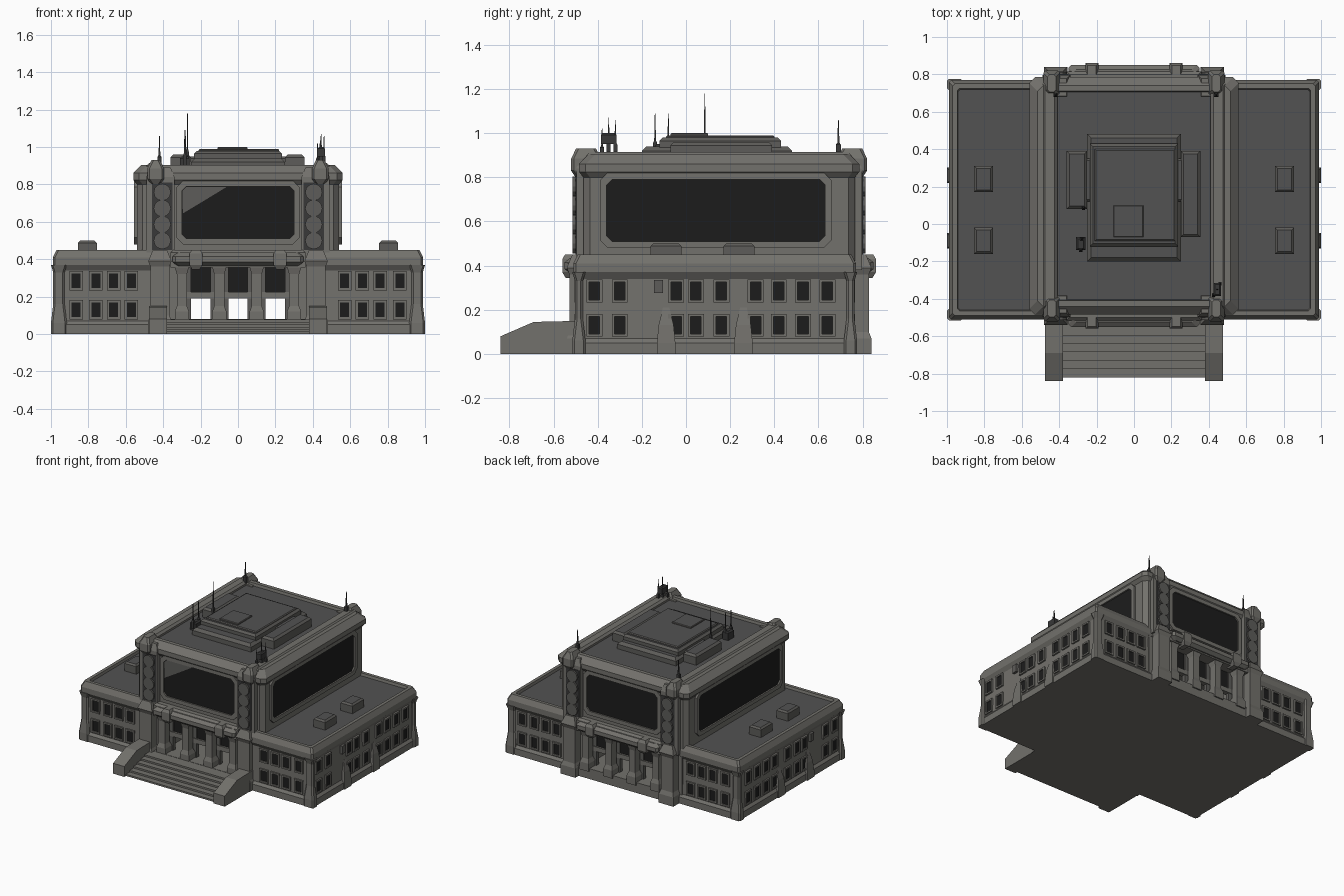
import bpy, bmesh, math

cube = bpy.data.objects.get("Cube")
if cube:
    bpy.data.objects.remove(cube)


def material(name, r, g, b):
    m = bpy.data.materials.new(name)
    m.use_nodes = True
    m.diffuse_color = (r, g, b, 1)
    bsdf = m.node_tree.nodes["Principled BSDF"]
    bsdf.inputs["Base Color"].default_value = (r, g, b, 1)
    bsdf.inputs["Roughness"].default_value = 0.9
    return m


WALL = material("weathered stone", 0.17, 0.165, 0.15)
TRIM = material("dark stone", 0.11, 0.107, 0.10)
ROOF = material("roof grey", 0.085, 0.085, 0.085)
GLASS = material("dark glass", 0.012, 0.012, 0.012)
METAL = material("dark metal", 0.04, 0.04, 0.04)


def finish(name, bm, *mats):
    bmesh.ops.recalc_face_normals(bm, faces=bm.faces[:])
    mesh = bpy.data.meshes.new(name)
    bm.to_mesh(mesh)
    bm.free()
    for m in mats:
        mesh.materials.append(m)
    ob = bpy.data.objects.new(name, mesh)
    bpy.context.collection.objects.link(ob)
    return ob


def bevelled_rect(a0, a1, b0, b1, c):
    if c <= 0:
        return [(a0, b0), (a1, b0), (a1, b1), (a0, b1)]
    return [(a0 + c, b0), (a1 - c, b0), (a1, b0 + c), (a1, b1 - c),
            (a1 - c, b1), (a0 + c, b1), (a0, b1 - c), (a0, b0 + c)]


def loft(name, x0, x1, y0, y1, rings, mat, corner=0, cap=None):
    """Stack of inset rectangles, each ring given as (inset, z)."""
    x0, x1 = min(x0, x1), max(x0, x1)
    bm = bmesh.new()
    loops = []
    for i, z in rings:
        pts = bevelled_rect(x0 + i, x1 - i, y0 + i, y1 - i, corner)
        loops.append([bm.verts.new((x, y, z)) for x, y in pts])
    n = len(loops[0])
    for lo, hi in zip(loops, loops[1:]):
        for k in range(n):
            bm.faces.new((lo[k], lo[(k + 1) % n], hi[(k + 1) % n], hi[k]))
    bm.faces.new(loops[0][::-1])
    top = bm.faces.new(loops[-1])
    top.material_index = 1 if cap else 0
    return finish(name, bm, mat, *([cap] if cap else []))


def box(name, x0, x1, y0, y1, z0, z1, mat, b=0.0, cap=None):
    rings = [(0, z0), (0, z1 - b), (b, z1)] if b else [(0, z0), (0, z1)]
    return loft(name, x0, x1, y0, y1, rings, mat, 0, cap)


def place(side, u, v, d):
    """Map wall coordinates (along, up, outward) to a side of the building."""
    return {"front": (u, -d, v), "back": (u, d, v),
            "left": (d, u, v), "right": (-d, u, v)}[side]


def plate(name, side, pts, d0, d1, mat):
    bm = bmesh.new()
    a, b = [[bm.verts.new(place(side, u, v, d)) for u, v in pts] for d in (d0, d1)]
    n = len(pts)
    for k in range(n):
        bm.faces.new((a[k], a[(k + 1) % n], b[(k + 1) % n], b[k]))
    bm.faces.new(a)
    bm.faces.new(b)
    return finish(name, bm, mat)


def frame(name, side, outer, inner, d0, d1, mat):
    bm = bmesh.new()
    rows = [[bm.verts.new(place(side, u, v, d)) for u, v in pts]
            for pts, d in ((outer, d0), (outer, d1), (inner, d1), (inner, d0))]
    n = len(outer)
    for a, b in zip(rows, rows[1:] + rows[:1]):
        for k in range(n):
            bm.faces.new((a[k], a[(k + 1) % n], b[(k + 1) % n], b[k]))
    return finish(name, bm, mat)


def window(side, u, v, d):
    hole = bevelled_rect(u - .024, u + .024, v - .04, v + .04, 0)
    rim = bevelled_rect(u - .036, u + .036, v - .052, v + .052, 0)
    plate("window_pane", side, hole, d - .02, d + .004, GLASS)
    frame("window_frame", side, rim, hole, d - .02, d + .012, WALL)


def big_window(side, u0, u1, d):
    hole = bevelled_rect(u0, u1, .51, .79, .025)
    rim = bevelled_rect(u0 - .03, u1 + .03, .48, .82, .035)
    plate("great_window_pane", side, hole, d - .02, d + .004, GLASS)
    frame("great_window_frame", side, rim, hole, d - .02, d + .015, WALL)


def antenna(x, y, z0, z1, r=.009):
    h = z1 - z0
    loft("antenna", x - r, x + r, y - r, y + r,
         [(0, z0), (0, z0 + h * .3), (r * .55, z0 + h * .35), (r * .85, z1)], METAL)


# Side wings
FRONT_WALL, BACK_WALL, SIDE_WALL = .4925, .7525, .9725
for s, side in ((1, "left"), (-1, "right")):
    loft("wing", s * .40, s * .99, -.51, .77,
         [(0, 0), (0, .05), (.015, .07), (.02, .34), (0, .37), (0, .41),
          (.02, .45), (.045, .45), (.05, .43)], WALL, .012, ROOF)
    for z in (.13, .285):
        for u in (.57, .665, .76, .865):
            window("front", s * u, z, FRONT_WALL)
            window("back", s * u, z, BACK_WALL)
        for u in (-.415, -.30, -.045, .045, .16, .315, .42, .53, .64):
            window(side, u, z, SIDE_WALL)
    for y in (-.09, .26):
        loft("buttress", s * .90, s * 1.0, y - .042, y + .042,
             [(0, 0), (0, .05), (.008, .13), (.027, .21)], WALL)
    for y in (-.485, .745):
        loft("corner_pier", s * .915, s * 1.0, y - .03, y + .03,
             [(0, 0), (0, .06), (.012, .16), (.012, .33), (0, .37)], WALL, .01)
    plate("wall_box", side, bevelled_rect(-.145, -.105, .275, .335, 0), .96, .99, TRIM)
    for y in (-.09, .24):
        box("roof_vent", s * .755, s * .855, y - .07, y + .07, .42, .50, TRIM, .012, ROOF)

# Upper hall block
loft("upper_hall", -.56, .56, -.485, .785,
     [(.02, .36), (.02, .80), (0, .825), (0, .86), (.045, .905),
      (.075, .905), (.08, .885)], WALL, .03, ROOF)
for s, side in ((1, "left"), (-1, "right")):
    big_window(side, -.36, .63, .54)
    box("roof_parapet", s * .41, s * .49, -.45, .75, .86, .915, WALL, .015)
big_window("front", -.30, .30, .465)
big_window("back", -.30, .30, .765)
plate("light_pane", "front",
      [(-.295, .645), (-.17, .72), (-.06, .787), (-.275, .787), (-.297, .765)],
      .46, .474, TRIM)

# Entrance hall, open from front to back
box("hall_floor", -.36, .36, -.51, .80, 0, .08, WALL)
for s in (1, -1):
    box("hall_side", s * .31, s * .50, -.46, .76, 0, .38, WALL)

for side, d in (("front", .485), ("back", .785)):
    f = -1 if side == "front" else 1

    def depth(a, b):
        return sorted((f * a, f * b))

    # Towers with stacked round lamps
    for s in (1, -1):
        loft("pier_base", s * .355, s * .48, *depth(d - .12, d + .055),
             [(0, 0), (0, .07), (.012, .10), (.012, .36), (0, .39), (.025, .45)], WALL)
        loft("tower", s * .34, s * .49, *depth(d - .12, d + .012),
             [(0, .38), (0, .84), (.02, .89)], WALL)
        loft("tower_cap", s * .395, s * .485, *depth(d - .10, d + .035),
             [(.02, .80), (0, .83), (0, .885), (.022, .93)], WALL, .012)
        plate("lamp_panel", side, bevelled_rect(s * .405 - .056, s * .405 + .056, .45, .81, 0),
              d, d + .016, METAL)
        for i in range(4):
            ring = [(s * .405 + .046 * math.cos(k * math.pi / 6),
                     .50 + .086 * i + .046 * math.sin(k * math.pi / 6)) for k in range(12)]
            plate("round_lamp", side, ring, d, d + .028, TRIM)
    # Columns and door frames
    for x in (-.30, -.10, .10, .30):
        loft("column", x - .038, x + .038, *depth(d - .055, d + .025),
             [(0, .06), (0, .12), (.011, .15), (.011, .32), (0, .36)], WALL)
        box("door_jamb", x - .048, x + .048, *depth(d - .085, d - .055), .08, .37, TRIM)
    box("door_transom", -.31, .31, *depth(d - .09, d - .05), .19, .225, WALL)
    box("transom_glass", -.31, .31, *depth(d - .08, d - .065), .225, .37, GLASS)
    # Canopy over the entrance
    box("lintel", -.36, .36, *depth(d - .06, d + .03), .355, .45, WALL, .015)
    loft("canopy", -.35, .35, *depth(d - .05, d + .065),
         [(.025, .365), (0, .385), (0, .415), (.025, .435)], WALL, .015)
    for x in (-.225, .225):
        loft("canopy_bracket", x - .035, x + .035, *depth(d - .02, d + .075),
             [(.015, .345), (0, .37), (0, .43), (.012, .45)], WALL)

# Front stairs and their side walls
for i in range(6):
    box("stair_step", -.40, .40, -.82 + i * .045, -.48, 0, .013 * (i + 1), WALL)
for s, side in ((1, "left"), (-1, "right")):
    plate("stair_wall", side,
          [(-.84, 0), (-.84, .08), (-.69, .145), (-.48, .15), (-.48, 0)], .38, .475, WALL)

# Rooftop machinery
box("roof_base", -.25, .25, -.20, .48, .87, .94, TRIM, .02, ROOF)
box("roof_house", -.235, .235, -.12, .43, .92, .98, TRIM, .015, ROOF)
box("roof_deck", -.21, .22, -.09, .40, .97, .99, TRIM, .006, ROOF)
box("roof_hatch", -.11, .05, -.07, .10, .98, 1.0, TRIM, .004, ROOF)
box("duct_right", -.36, -.25, .08, .39, .87, .96, TRIM, .015, ROOF)
box("duct_left", .25, .355, -.07, .39, .87, .96, TRIM, .015, ROOF)
box("duct_link", -.30, .30, .12, .35, .87, .95, TRIM, .01, ROOF)
box("small_cabinet", -.31, -.26, -.14, -.07, .87, .95, METAL, .01)

# Antennas
antenna(-.27, .085, .88, 1.18)
antenna(-.285, -.14, .90, 1.09)
antenna(-.28, -.08, .90, 1.09)
for x in (-.42, .44):
    antenna(x, .69, .90, 1.06, .011)
for x, y, z in ((.425, -.38, 1.02), (.445, -.35, 1.07), (.46, -.32, 1.06)):
    antenna(x, y, .90, z)
box("antenna_box", .425, .465, -.385, -.315, .95, 1.0, METAL, .008)
